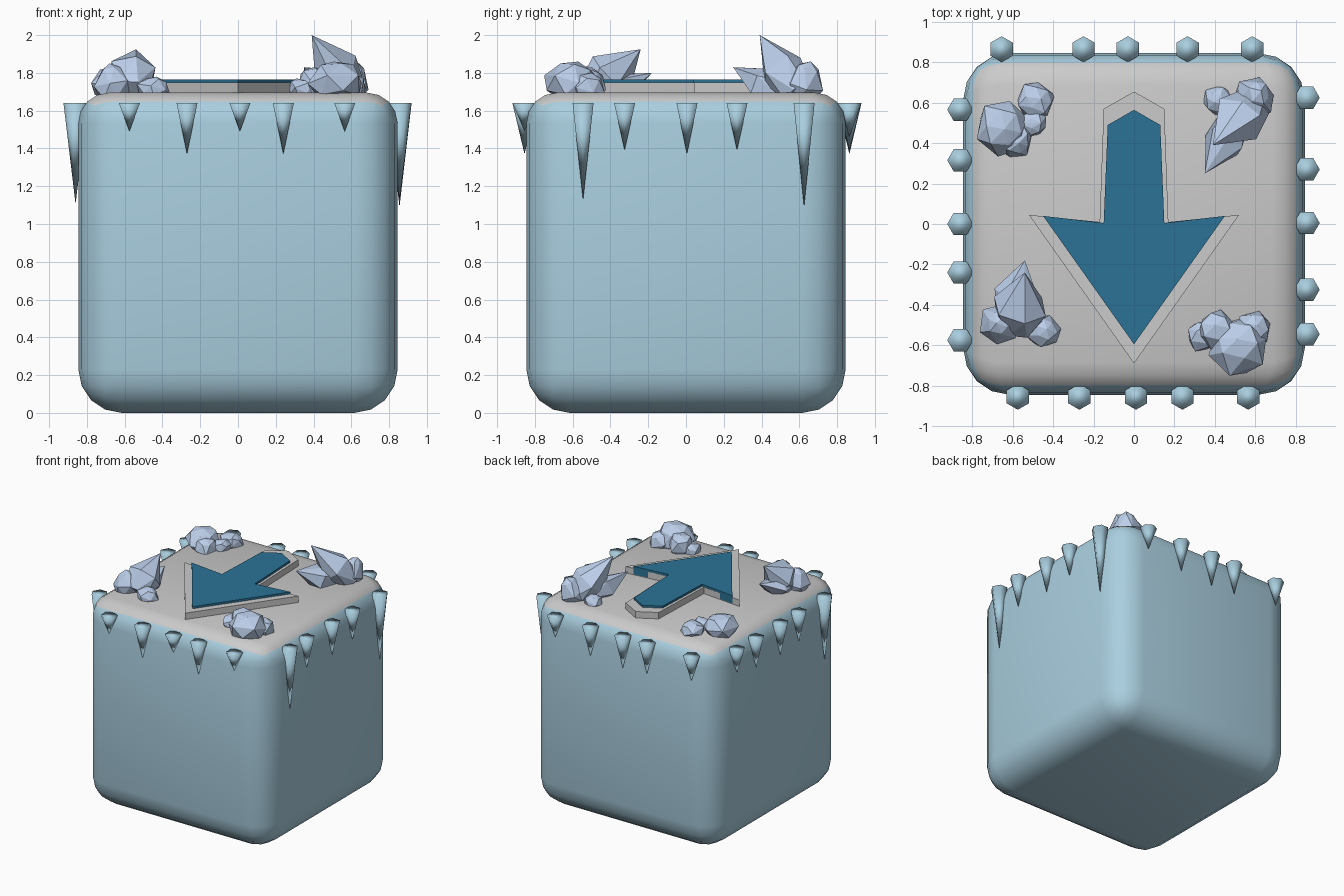
import bpy, bmesh, math, random
from mathutils import Vector

if "Cube" in bpy.data.objects:
    bpy.data.objects.remove(bpy.data.objects["Cube"])

random.seed(4)


def material(name, rgb):
    m = bpy.data.materials.new(name)
    m.diffuse_color = (*rgb, 1)
    m.use_nodes = True
    m.node_tree.nodes["Principled BSDF"].inputs["Base Color"].default_value = m.diffuse_color
    return m


ICE = material("ice_blue", (0.40, 0.62, 0.74))
SNOW = material("snow_grey", (0.8, 0.8, 0.8))
DEEP = material("arrow_blue", (0.024, 0.17, 0.30))
CRYSTAL = material("crystal_blue", (0.50, 0.62, 0.82))


def add_object(name, bm, *mats):
    bmesh.ops.recalc_face_normals(bm, faces=bm.faces)
    me = bpy.data.meshes.new(name)
    bm.to_mesh(me)
    bm.free()
    for m in mats:
        me.materials.append(m)
    ob = bpy.data.objects.new(name, me)
    bpy.context.collection.objects.link(ob)
    return ob


# Rounded ice block, with a tighter round along the snowy top
bm = bmesh.new()
bmesh.ops.create_cube(bm, size=1)
for v in bm.verts:
    v.co = Vector((v.co.x * 1.69, v.co.y * 1.69, (v.co.z + 0.5) * 1.695))
block = add_object("ice_block", bm, ICE, SNOW)
me = block.data
weights = me.attributes.new("bevel_weight_edge", "FLOAT", "EDGE")
for e in me.edges:
    top = all(me.vertices[i].co.z > 1 for i in e.vertices)
    weights.data[e.index].value = 0.7 if top else 1.0
bev = block.modifiers.new("round", "BEVEL")
bev.limit_method = "WEIGHT"
bev.width = 0.23
bev.segments = 4
bpy.context.view_layer.objects.active = block
block.select_set(True)
bpy.ops.object.modifier_apply(modifier="round")
for p in block.data.polygons:
    p.use_smooth = True
    p.material_index = 1 if p.center.z > 1.63 else 0


# Arrow: half outline mirrored in x, extruded upwards
def arrow(name, half, z0, z1, mat):
    outline = half + [(-x, y) for x, y in reversed(half[1:-1])]
    b = bmesh.new()
    face = b.faces.new([b.verts.new((x, y, z0)) for x, y in outline])
    ext = bmesh.ops.extrude_face_region(b, geom=[face])
    moved = [g for g in ext["geom"] if isinstance(g, bmesh.types.BMVert)]
    bmesh.ops.translate(b, verts=moved, vec=(0, 0, z1 - z0))
    return add_object(name, b, mat)


arrow("arrow_base", [(0, 0.655), (0.15, 0.57), (0.17, 0.01), (0.52, 0.045), (0, -0.69)],
      1.66, 1.748, SNOW)
arrow("arrow_face", [(0, 0.565), (0.13, 0.49), (0.15, 0.005), (0.45, 0.04), (0, -0.595)],
      1.70, 1.765, DEEP)


# Icicles hanging around the top edge: (position along the side, length)
def icicle(name, x, y, length, turn):
    bpy.ops.mesh.primitive_cone_add(vertices=6, radius1=0.064, radius2=0, depth=length,
                                    location=(x, y, 1.64 - length / 2),
                                    rotation=(math.pi, 0, turn))
    ob = bpy.context.object
    ob.name = name
    ob.data.materials.append(ICE)
    for p in ob.data.polygons:
        p.use_smooth = True


rows = {
    "front": [(-0.575, .15), (-0.27, .27), (0.01, .15), (0.24, .27), (0.565, .15)],
    "back": [(-0.655, .21), (-0.25, .26), (-0.03, .27), (0.265, .25), (0.585, .18)],
    "left": [(-0.575, .535), (-0.24, .25), (0, .27), (0.315, .25), (0.565, .2)],
    "right": [(-0.545, .515), (-0.325, .25), (0.005, .27), (0.27, .25), (0.625, .55)],
}
for side, items in rows.items():
    for i, (t, length) in enumerate(items):
        if side in ("front", "back"):
            x, y, turn = t, (-0.855 if side == "front" else 0.865), 0
        else:
            x, y, turn = (-0.86 if side == "left" else 0.855), t, math.pi / 6
        icicle(f"icicle_{side}_{i + 1}", x, y, length, turn)


# Faceted crystal: hull of jittered rings along an axis plus a tip
def crystal(bm, base, tip, r, blunt=0.0):
    base, tip = Vector(base), Vector(tip)
    axis = tip - base
    u = axis.orthogonal().normalized()
    w = axis.normalized().cross(u)
    pts = [tip]
    rings = [(0, 0.75), (0.4, 1.0)] + ([(0.85, blunt)] if blunt else [])
    for k, (t, s) in enumerate(rings):
        for i in range(6):
            a = math.tau * (i + 0.5 * k) / 6 + random.uniform(-0.15, 0.15)
            rad = r * s * random.uniform(0.88, 1.08)
            p = base + axis * t + (u * math.cos(a) + w * math.sin(a)) * rad
            p.z = min(max(p.z, 1.66), tip.z - 0.01)
            pts.append(p)
    verts = [bm.verts.new(p) for p in pts]
    hull = bmesh.ops.convex_hull(bm, input=verts)
    loose = [g for g in set(hull["geom_interior"] + hull["geom_unused"])
             if isinstance(g, bmesh.types.BMVert)]
    bmesh.ops.delete(bm, geom=loose, context="VERTS")


clusters = {
    "crystals_back_right": [
        ((.60, .60, 1.68), (.39, .39, 2.0), .13, 0),
        ((.50, .52, 1.70), (.35, .25, 1.83), .11, 0),
        ((.57, .60, 1.67), (.63, .66, 1.86), .11, .5),
        ((.42, .62, 1.67), (.40, .60, 1.76), .08, .6)],
    "crystals_front_left": [
        ((-.58, -.50, 1.69), (-.54, -.24, 1.925), .14, 0),
        ((-.60, -.46, 1.70), (-.54, -.18, 1.80), .11, 0),
        ((-.65, -.50, 1.67), (-.68, -.49, 1.85), .11, .5),
        ((-.46, -.54, 1.67), (-.43, -.52, 1.78), .09, .6)],
    "crystals_front_right": [
        ((.53, -.63, 1.67), (.51, -.57, 1.86), .15, .7),
        ((.42, -.54, 1.67), (.40, -.50, 1.83), .10, .7),
        ((.36, -.57, 1.67), (.31, -.53, 1.77), .08, .7),
        ((.58, -.53, 1.67), (.61, -.50, 1.80), .09, .7)],
    "crystals_back_left": [
        ((-.66, .48, 1.67), (-.64, .47, 1.83), .135, .7),
        ((-.50, .60, 1.67), (-.46, .62, 1.78), .10, .7),
        ((-.60, .43, 1.67), (-.57, .40, 1.79), .10, .6),
        ((-.53, .50, 1.67), (-.46, .50, 1.77), .07, .7)],
}
for name, parts in clusters.items():
    bm = bmesh.new()
    for base, tip, r, blunt in parts:
        crystal(bm, base, tip, r, blunt)
    add_object(name, bm, CRYSTAL)
